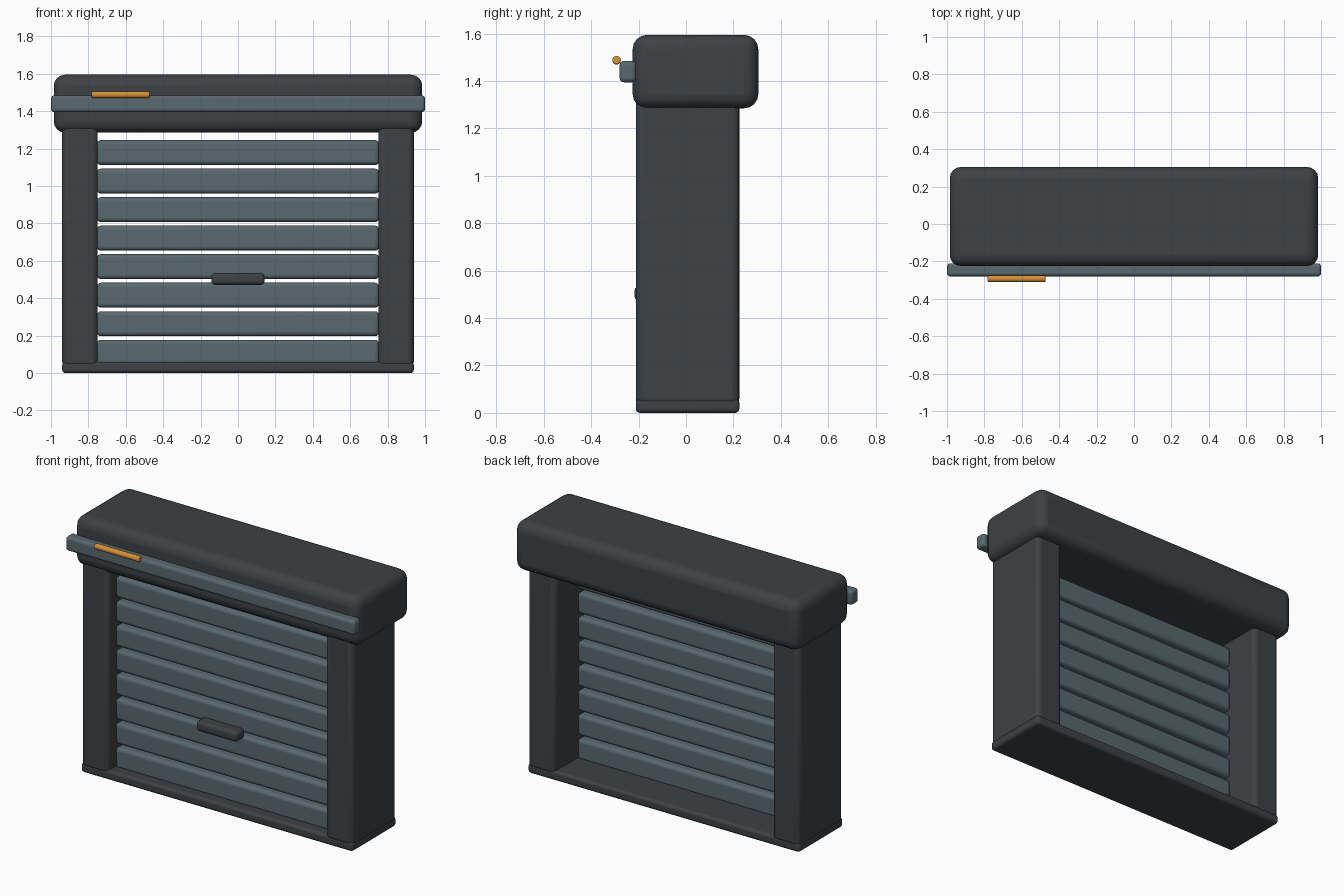
import bpy
import bmesh
import math
from mathutils import Matrix

cube = bpy.data.objects.get("Cube")
if cube:
    bpy.data.objects.remove(cube, do_unlink=True)


def material(name, rgb):
    m = bpy.data.materials.new(name)
    m.use_nodes = True
    m.diffuse_color = (*rgb, 1)
    m.node_tree.nodes["Principled BSDF"].inputs["Base Color"].default_value = (*rgb, 1)
    return m


charcoal = material("charcoal", (0.048, 0.054, 0.060))
slate = material("slate blue", (0.098, 0.140, 0.160))
amber = material("amber", (0.68, 0.28, 0.035))


def finish(bm, name, mat, bevel, segments=4):
    mesh = bpy.data.meshes.new(name)
    bm.to_mesh(mesh)
    bm.free()
    mesh.materials.append(mat)
    ob = bpy.data.objects.new(name, mesh)
    bpy.context.collection.objects.link(ob)
    mod = ob.modifiers.new("rounded edges", "BEVEL")
    mod.width = bevel
    mod.segments = segments
    mod.limit_method = "ANGLE"
    mod.angle_limit = math.radians(40)
    bpy.ops.object.select_all(action="DESELECT")
    ob.select_set(True)
    bpy.context.view_layer.objects.active = ob
    bpy.ops.object.shade_smooth_by_angle(angle=math.radians(40))
    return ob


def rounded_box(name, x, y, z, mat, bevel):
    """Box given by its (low, high) range on each axis."""
    bm = bmesh.new()
    bmesh.ops.create_cube(bm, size=1)
    for v in bm.verts:
        for axis, (low, high) in enumerate((x, y, z)):
            v.co[axis] = (low + high) / 2 + v.co[axis] * (high - low)
    return finish(bm, name, mat, bevel)


# Frame: sill, two posts and the roller housing
rounded_box("sill", (-0.94, 0.94), (-0.212, 0.225), (0, 0.06), charcoal, 0.018)
for side, sign in (("left", 1), ("right", -1)):
    span = sorted((sign * 0.75, sign * 0.94))
    rounded_box(side + "_post", span, (-0.212, 0.225), (0.03, 1.33), charcoal, 0.03)
rounded_box("roller_housing", (-0.985, 0.985), (-0.225, 0.305), (1.285, 1.595), charcoal, 0.06)

# Shutter slats
for i in range(8):
    low = 0.045 + i * 0.1525
    rounded_box(f"slat_{i + 1}", (-0.755, 0.755), (-0.14, 0.0), (low, low + 0.133), slate, 0.022)

# Pull handle
rounded_box("pull_handle", (-0.142, 0.142), (-0.217, -0.13), (0.471, 0.536), charcoal, 0.022)

# Front rail with its small lamp tube
rounded_box("front_rail", (-1, 1), (-0.28, -0.21), (1.395, 1.485), slate, 0.018)
tube = bmesh.new()
bmesh.ops.create_cone(tube, cap_ends=True, segments=20, radius1=0.018, radius2=0.018, depth=0.31)
bmesh.ops.transform(
    tube, verts=tube.verts,
    matrix=Matrix.Translation((-0.627, -0.293, 1.488)) @ Matrix.Rotation(math.pi / 2, 4, "Y"))
finish(tube, "lamp_tube", amber, 0.006, 2)
